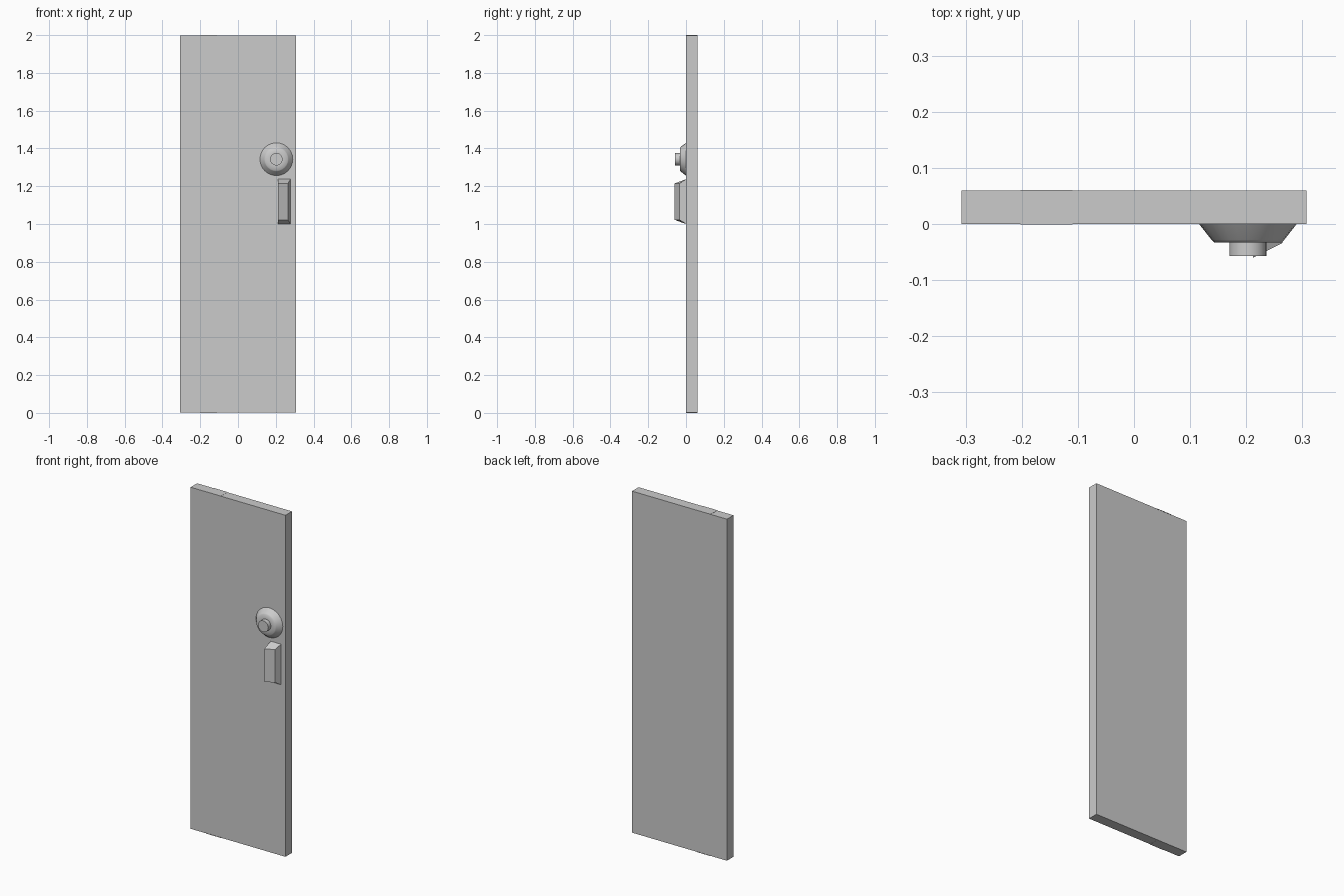
import bpy, bmesh, math
from mathutils import Matrix

cube = bpy.data.objects.get("Cube")
if cube:
    bpy.data.objects.remove(cube, do_unlink=True)

grey = bpy.data.materials.new("plain_grey")
grey.use_nodes = True
colour = (0.6, 0.6, 0.6, 1)
grey.diffuse_color = colour
grey.node_tree.nodes["Principled BSDF"].inputs["Base Color"].default_value = colour


def add_object(name, bm):
    bmesh.ops.recalc_face_normals(bm, faces=bm.faces)
    mesh = bpy.data.meshes.new(name)
    bm.to_mesh(mesh)
    bm.free()
    mesh.materials.append(grey)
    obj = bpy.data.objects.new(name, mesh)
    bpy.context.collection.objects.link(obj)
    return obj


def box(name, low, high):
    bm = bmesh.new()
    bmesh.ops.create_cube(bm, size=1)
    for v in bm.verts:
        v.co = [h if c > 0 else l for c, l, h in zip(v.co, low, high)]
    return add_object(name, bm)


def lathe(name, profile, x, z, angle, sides=24):
    """Turn (radius, y) points around an axis along y and cap the front."""
    bm = bmesh.new()
    rings = []
    for r, y in profile:
        turns = [math.tau * i / sides for i in range(sides)]
        rings.append([bm.verts.new((x + r * math.cos(a), y, z + r * math.sin(a)))
                      for a in turns])
    for a, b in zip(rings, rings[1:]):
        for i in range(sides):
            j = (i + 1) % sides
            bm.faces.new((a[i], a[j], b[j], b[i]))
    bm.faces.new(rings[0])
    bm.faces.new(rings[-1])
    obj = add_object(name, bm)
    bpy.ops.object.select_all(action="DESELECT")
    obj.select_set(True)
    bpy.context.view_layer.objects.active = obj
    bpy.ops.object.shade_smooth_by_angle(angle=math.radians(angle))
    return obj


# Door slab with thin pivot plates on its top and bottom edges
box("door_panel", (-0.307, 0, 0.001), (0.307, 0.06, 1.999))
for name, z in (("bottom_pivot_plate", 0), ("top_pivot_plate", 1.997)):
    box(name, (-0.202, -0.001, z), (-0.11, 0.061, z + 0.003))

# Round lock: domed rose and central cylinder
lathe("lock_rose", [(0.087, 0), (0.065, -0.028), (0.06, -0.033), (0.033, -0.033)],
      0.203, 1.343, 60)
lathe("lock_cylinder", [(0.033, -0.03), (0.033, -0.057)], 0.203, 1.343, 40)

# Pull handle: wedge section, front corners drawn in at both ends
section = [(0.212, 0, 0), (0.278, 0, 0), (0.264, -0.034, 0.022), (0.212, -0.06, 0.022)]
bm = bmesh.new()
lower = [bm.verts.new((x, y, 1.0 + inset)) for x, y, inset in section]
upper = [bm.verts.new((x, y, 1.237 - inset)) for x, y, inset in section]
bm.faces.new(lower)
bm.faces.new(upper)
for i in range(4):
    j = (i + 1) % 4
    bm.faces.new((lower[i], lower[j], upper[j], upper[i]))
add_object("pull_handle", bm)
